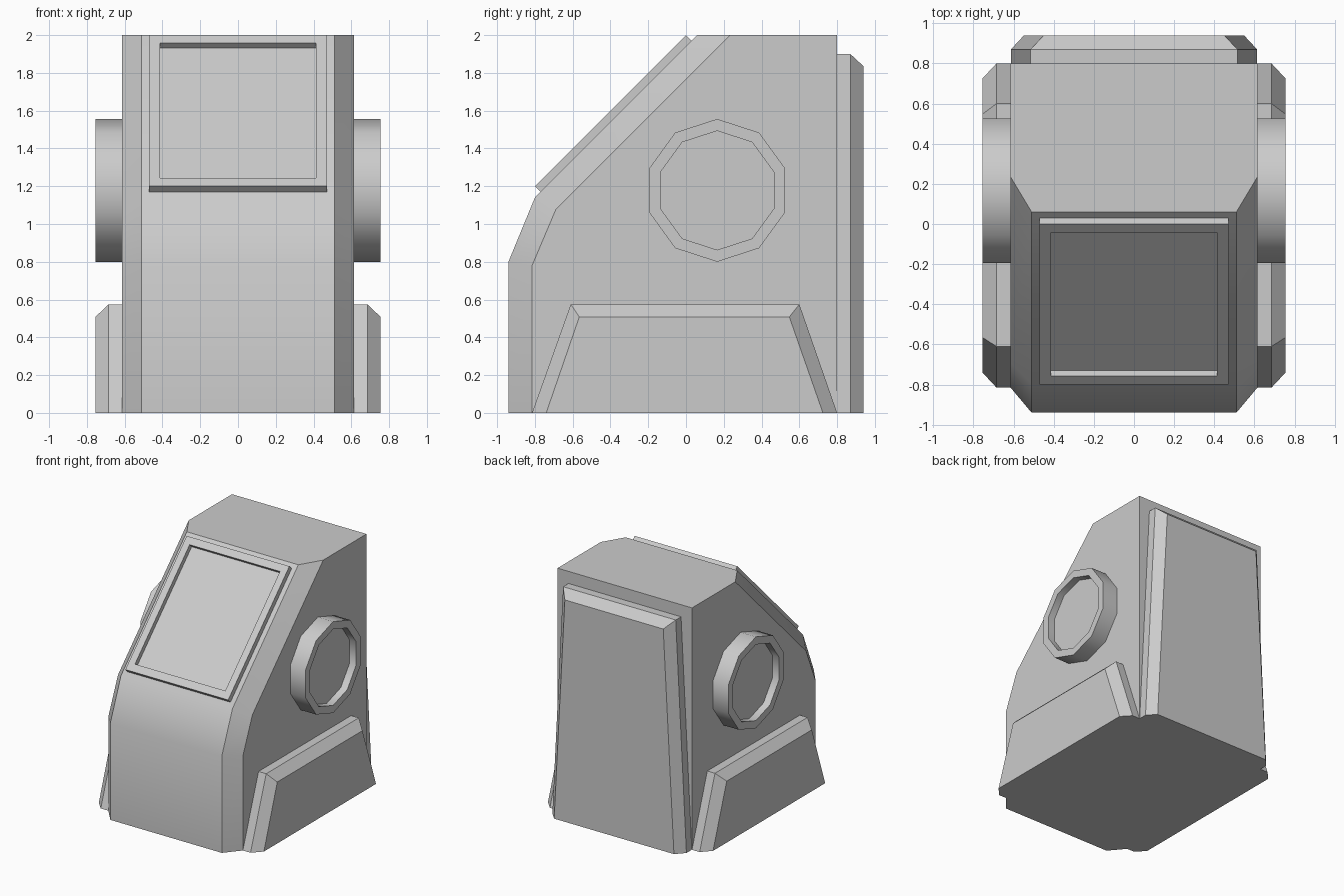
import bpy, bmesh
from math import radians, sin, cos, pi

if "Cube" in bpy.data.objects:
    bpy.data.objects.remove(bpy.data.objects["Cube"])


def loft(name, rings, smooth=30, mirror=False):
    """Skin a list of equal-length point rings and cap both ends."""
    bm = bmesh.new()
    loops = [[bm.verts.new(p) for p in ring] for ring in rings]
    for a, b in zip(loops, loops[1:]):
        n = len(a)
        for i in range(n):
            j = (i + 1) % n
            bm.faces.new((a[i], a[j], b[j], b[i]))
    bm.faces.new(loops[0][::-1])
    bm.faces.new(loops[-1])
    bmesh.ops.dissolve_limit(bm, angle_limit=radians(0.5), verts=bm.verts, edges=bm.edges)
    bmesh.ops.recalc_face_normals(bm, faces=bm.faces)
    mesh = bpy.data.meshes.new(name)
    bm.to_mesh(mesh)
    bm.free()
    mesh.shade_smooth()
    mesh.set_sharp_from_angle(angle=radians(smooth))
    obj = bpy.data.objects.new(name, mesh)
    bpy.context.collection.objects.link(obj)
    if mirror:
        mod = obj.modifiers.new("mirror", 'MIRROR')
        mod.use_axis[0] = True
        mod.use_mirror_merge = False
    return obj


def side(x, profile):
    """Place a (y, z) profile at a given x."""
    return [(x, y, z) for y, z in profile]


# Body: centre profile, with narrower profile on the sides for the chamfered front
centre = [(-.94, 0), (-.94, .8), (-.8, 1.14), (.06, 2), (.8, 2), (.8, 0)]
flank = [(-.815, 0), (-.815, .78), (-.69, 1.075), (.235, 2), (.8, 2), (.8, 0)]
loft("body", [side(-.615, flank), side(-.51, centre), side(.51, centre), side(.615, flank)])


# Sloped display panel with recessed screen
def slope_rect(w, low, high, depth):
    """Rectangle on the 45 degree slope z = y + 2, sunk by depth."""
    return [(x, y + depth, y + 2 - depth)
            for x, y in ((-w, low), (w, low), (w, high), (-w, high))]


loft("display_panel", [
    slope_rect(.47, -.8, 0, .032), slope_rect(.47, -.8, 0, 0),
    slope_rect(.413, -.756, -.042, 0), slope_rect(.413, -.756, -.042, .027)])


# Round ten-sided side ports with recessed face
def decagon(x, r):
    return [(x, .165 + r * sin(i * pi / 5), 1.178 + r * cos(i * pi / 5)) for i in range(10)]


loft("side_port", [decagon(.6, .378), decagon(.755, .378), decagon(.755, .315),
                   decagon(.695, .315)], 40, mirror=True)

# Bevelled side skirts
outer = [(-.815, 0), (-.61, .575), (.6, .575), (.8, 0)]
inner = [(-.74, 0), (-.565, .508), (.547, .508), (.725, 0)]
loft("side_skirt", [side(.6, outer), side(.685, outer), side(.755, inner)], mirror=True)


# Tapered, bevelled back plate
def plate(y, bottom, top, height):
    return [(-bottom, y, 0), (bottom, y, 0), (top, y, height), (-top, y, height)]


loft("back_plate", [plate(.79, .613, .515, 1.9), plate(.87, .613, .515, 1.9),
                    plate(.94, .548, .45, 1.835)])
